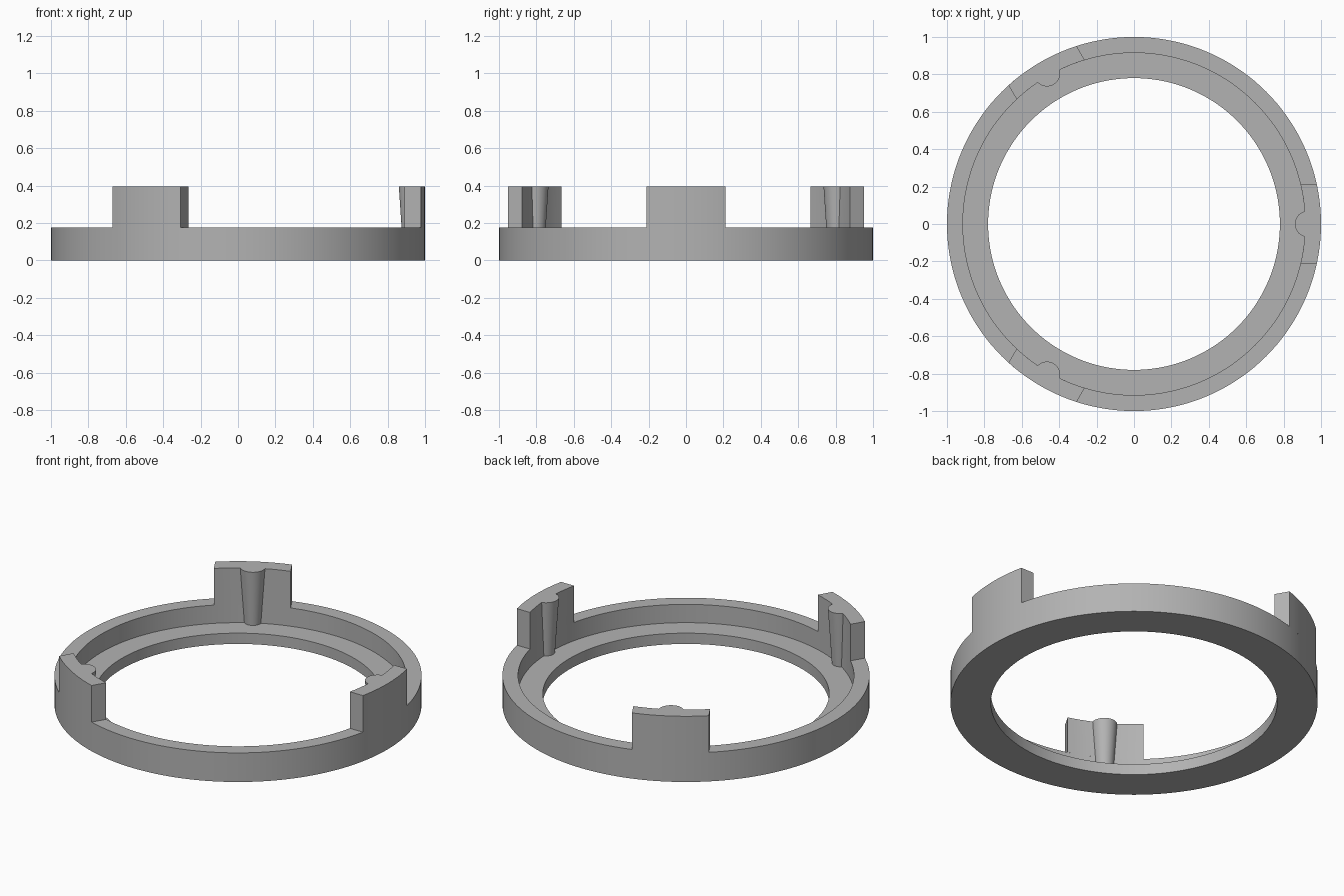
import bpy, bmesh, math
from math import sin, cos, asin, atan2, sqrt, pi, radians

cube = bpy.data.objects.get("Cube")
if cube:
    bpy.data.objects.remove(cube, do_unlink=True)

OUTER, WALL, HOLE = 1.0, 0.915, 0.78        # radii
FLOOR, RIM, TOP = 0.065, 0.175, 0.395       # heights
TAB_HALF = 0.21                             # half width of a tab
PIN_X, PIN_LOW, PIN_HIGH = 0.93, 0.048, 0.07  # tapered rib on each tab

grey = bpy.data.materials.new("grey")
grey.use_nodes = True
colour = (0.45, 0.45, 0.45, 1)
grey.diffuse_color = colour
grey.node_tree.nodes["Principled BSDF"].inputs["Base Color"].default_value = colour


def finish(name, bm):
    bmesh.ops.recalc_face_normals(bm, faces=bm.faces)
    mesh = bpy.data.meshes.new(name)
    bm.to_mesh(mesh)
    bm.free()
    mesh.materials.append(grey)
    obj = bpy.data.objects.new(name, mesh)
    bpy.context.collection.objects.link(obj)
    bpy.ops.object.select_all(action='DESELECT')
    obj.select_set(True)
    bpy.context.view_layer.objects.active = obj
    bpy.ops.object.shade_smooth_by_angle(angle=radians(25))
    return obj


def arc(cx, r, start, end, n):
    steps = [start + (end - start) * i / n for i in range(n + 1)]
    return [(cx + r * cos(a), r * sin(a)) for a in steps]


# Stepped base ring, turned from its cross-section
def make_ring(segments=144):
    profile = [(HOLE, 0), (OUTER, 0), (OUTER, RIM), (WALL, RIM), (WALL, FLOOR), (HOLE, FLOOR)]
    bm = bmesh.new()
    rows = [[bm.verts.new((r * cos(a), r * sin(a), z)) for r, z in profile]
            for a in (2 * pi * i / segments for i in range(segments))]
    for i, row in enumerate(rows):
        nxt = rows[(i + 1) % segments]
        for j in range(len(profile)):
            k = (j + 1) % len(profile)
            bm.faces.new((row[j], nxt[j], nxt[k], row[k]))
    finish("base_ring", bm)


# Tab outline at one height: outer arc, inner arc and the rib between
def tab_outline(z):
    r = PIN_LOW + (PIN_HIGH - PIN_LOW) * (z - FLOOR) / (TOP - FLOOR)
    x = (WALL ** 2 + PIN_X ** 2 - r ** 2) / (2 * PIN_X)
    y = sqrt(WALL ** 2 - x ** 2)
    a, b, c = asin(TAB_HALF / OUTER), asin(TAB_HALF / WALL), atan2(y, x)
    p = atan2(y, x - PIN_X)
    outer = arc(0, OUTER, -a, a, 10)
    left = arc(0, WALL, b, c, 4)
    rib = arc(PIN_X, r, p, 2 * pi - p, 16)
    right = arc(0, WALL, -c, -b, 4)
    first = len(outer) + len(left) - 1
    return outer + left[:-1] + rib + right[1:], range(first, first + len(rib))


def make_tab(name, turn):
    bm = bmesh.new()

    def row(z, keep=None):
        points = tab_outline(z)[0]
        return {i: bm.verts.new((x * cos(turn) - y * sin(turn), x * sin(turn) + y * cos(turn), z))
                for i, (x, y) in enumerate(points) if keep is None or i in keep}

    rib = tab_outline(TOP)[1]
    low, mid, high = row(FLOOR, rib), row(RIM), row(TOP)
    n = len(high)
    for i in range(n):
        k = (i + 1) % n
        bm.faces.new((mid[i], mid[k], high[k], high[i]))
        if i in rib and k in rib:
            bm.faces.new((low[i], low[k], mid[k], mid[i]))
    bm.faces.new([high[i] for i in range(n)])
    finish(name, bm)


make_ring()
for name, degrees in (("left_tab", 0), ("back_tab", 120), ("front_tab", 240)):
    make_tab(name, radians(degrees))
